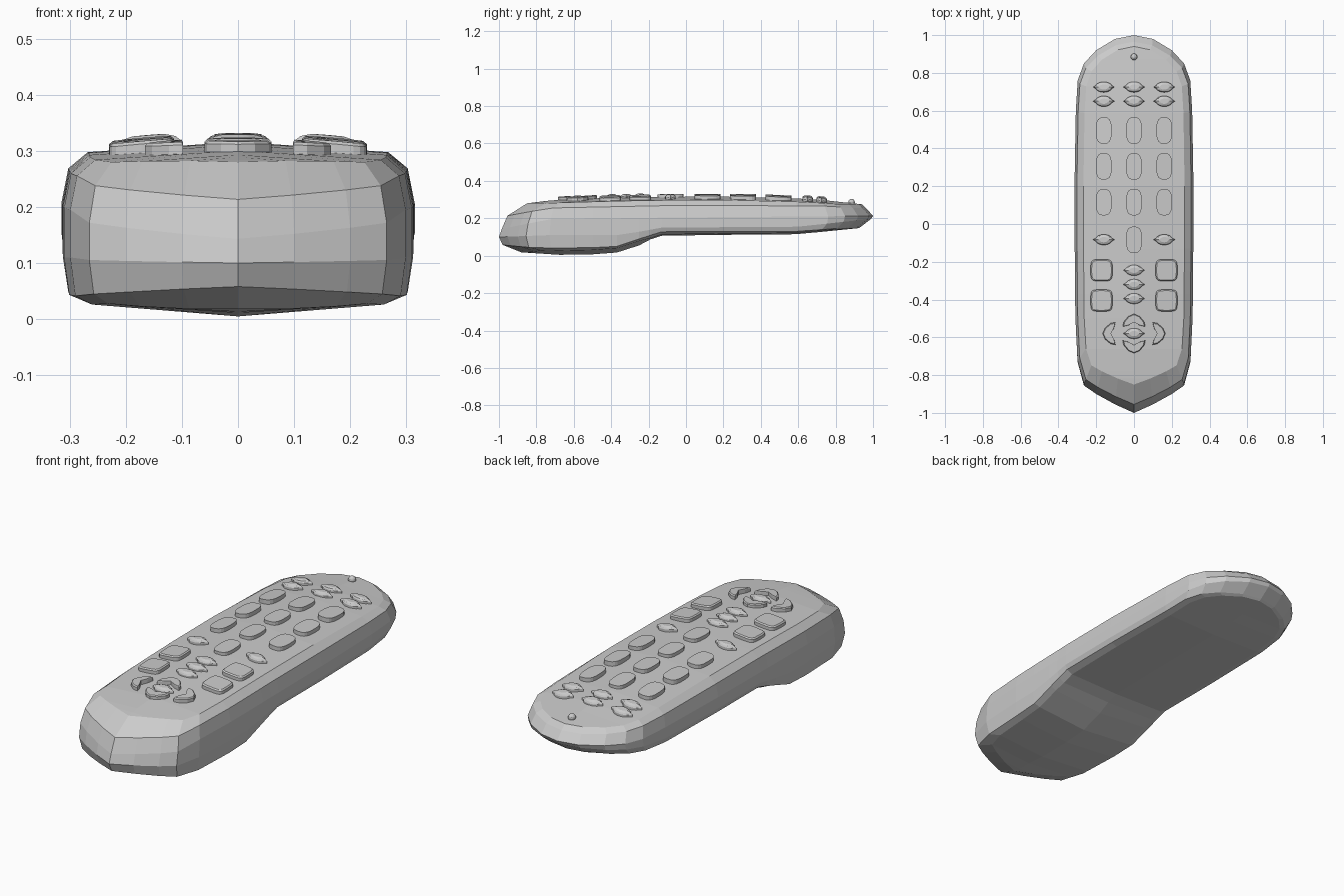
import bpy, bmesh, math

if "Cube" in bpy.data.objects:
    bpy.data.objects.remove(bpy.data.objects["Cube"])

def interp(table, y):
    if y <= table[0][0]:
        return table[0][1]
    for (a, za), (b, zb) in zip(table, table[1:]):
        if y <= b:
            return za + (zb - za) * (y - a) / (b - a)
    return table[-1][1]

def make(name, bm):
    bmesh.ops.recalc_face_normals(bm, faces=bm.faces)
    me = bpy.data.meshes.new(name)
    bm.to_mesh(me)
    bm.free()
    ob = bpy.data.objects.new(name, me)
    bpy.context.collection.objects.link(ob)
    return ob

# Heights of the crowned face, the underside and the rings between them
TOP = [(-.85, .28), (-.7, .299), (-.4, .31), (0, .317), (.4, .315), (.7, .301), (.94, .275)]
BOT = [(-.88, .018), (-.6, 0), (-.37, .017), (-.22, .065), (-.18, .095), (-.12, .109),
       (.6, .115), (.93, .148)]

def surf(x, y):
    return interp(TOP, y) - .018 * (x / .265) ** 2

def under(x, y):
    rise = .022 if y < -.2 else .006
    return interp(BOT, y) + rise * (x / .265) ** 2

def level(*table):
    return lambda x, y: interp(table, y)

# Half outline seen from above (y, x)
OUT = [(-1, 0), (-.955, .1), (-.9, .2), (-.855, .265), (-.73, .299), (-.5, .31), (-.37, .312),
       (-.25, .313), (-.19, .313), (-.13, .314), (.2, .315), (.6, .308), (.76, .298),
       (.85, .265), (.92, .2), (.98, .1), (1, 0)]
# Rings: width scale, front end, back end, height
RINGS = [
    (.85, -.85, .94, surf),
    (.96, -.955, .965, level((-1, .205), (-.73, .255), (0, .27), (.75, .265), (1, .25))),
    (1.0, -.985, 1.0, level((-1, .14), (-.73, .195), (0, .205), (.7, .21), (1, .213))),
    (1.0, -1.0, .99, level((-1, .10), (-.73, .11), (-.35, .11), (-.13, .15), (.6, .155), (1, .198))),
    (.97, -.98, .935, level((-1, .06), (-.85, .045), (-.6, .038), (-.37, .05), (-.22, .10),
                            (-.13, .128), (.6, .13), (.93, .155))),
    (.87, -.88, .925, under),
]

# Body shell
bm = bmesh.new()
n = len(OUT)
rings = []
for sx, f, b, zf in RINGS:
    loop = []
    for side in (1, -1):
        pts = OUT if side == 1 else OUT[-2:0:-1]
        for y, x in pts:
            w = max(0, (abs(y) - .5) / .5)
            yy = y + w * ((f + 1) if y < 0 else (b - 1))
            xx = side * x * sx
            loop.append(bm.verts.new((xx, yy, zf(xx, yy))))
    rings.append(loop)
m = len(rings[0])
for a, b in zip(rings, rings[1:]):
    for i in range(m):
        j = (i + 1) % m
        bm.faces.new((a[i], a[j], b[j], b[i]))
# Crowned caps with a centre line
for loop, zf in ((rings[0], surf), (rings[-1], under)):
    mid = [loop[0]]
    for i in range(1, n - 1):
        y = loop[i].co.y
        mid.append(bm.verts.new((0, y, zf(0, y))))
    mid.append(loop[n - 1])
    for i in range(n - 1):
        for p, q in ((loop[i], loop[i + 1]), (loop[-i % m], loop[-(i + 1) % m])):
            vs = list(dict.fromkeys((p, q, mid[i + 1], mid[i])))
            bm.faces.new(vs)
make("remote_body", bm)

def pad(name, cx, cy, outline, layers):
    """Raised key that follows the crowned face."""
    bm = bmesh.new()
    mx = sum(p[0] for p in outline) / len(outline)
    my = sum(p[1] for p in outline) / len(outline)
    prev = None
    for s, dz in layers:
        loop = []
        for px, py in outline:
            x, y = cx + mx + (px - mx) * s, cy + my + (py - my) * s
            loop.append(bm.verts.new((x, y, surf(x, y) + dz)))
        if prev:
            for i in range(len(loop)):
                j = (i + 1) % len(loop)
                bm.faces.new((prev[i], prev[j], loop[j], loop[i]))
        else:
            bm.faces.new(loop)
        prev = loop
    bm.faces.new(prev)
    return make(name, bm)

def rounded(w, h, power):
    pts = []
    for i in range(20):
        a = math.tau * i / 20
        c, s = math.cos(a), math.sin(a)
        pts.append((w * math.copysign(abs(c) ** power, c), h * math.copysign(abs(s) ** power, s)))
    return pts

oval = rounded(.045, .028, 1)
oval[0], oval[10] = (.057, 0), (-.057, 0)
DOME = [(1, -.012), (1, .007), (.85, .014), (.5, .019)]
FLAT = [(1, -.012), (1, .012), (.9, .017)]

# Small oval keys
spots = [(x, y) for y in (.725, .65) for x in (-.16, 0, .16)]
spots += [(-.16, -.083), (.16, -.083)] + [(0, y) for y in (-.245, -.32, -.395, -.58)]
for x, y in spots:
    pad("oval_key", x, y, oval, DOME)

# Plain keypad keys
for x, y in [(x, y) for y in (.495, .305, .115) for x in (-.16, 0, .16)] + [(0, -.083)]:
    pad("keypad_key", x, y, rounded(.042, .07, .7), [(1, -.012), (1, .014)])

# Square keys
for x in (-.172, .172):
    for y in (-.245, -.405):
        pad("square_key", x, y, rounded(.058, .058, .45), FLAT)

# Crescent direction keys
crescent = [(-.06, -.03), (-.055, -.005), (-.03, .025), (0, .038), (.03, .025), (.055, -.005),
            (.06, -.03), (.03, -.022), (0, -.006), (-.03, -.022)]
for k, (x, y) in enumerate([(0, -.514), (-.128, -.58), (0, -.646), (.128, -.58)]):
    c, s = math.cos(k * math.pi / 2), math.sin(k * math.pi / 2)
    pad("direction_key", x, y, [(px * c - py * s, px * s + py * c) for px, py in crescent], FLAT)

# Indicator light
bm = bmesh.new()
bmesh.ops.create_uvsphere(bm, u_segments=12, v_segments=8, radius=.018)
bmesh.ops.translate(bm, verts=bm.verts, vec=(0, .885, .286))
make("indicator_light", bm)
